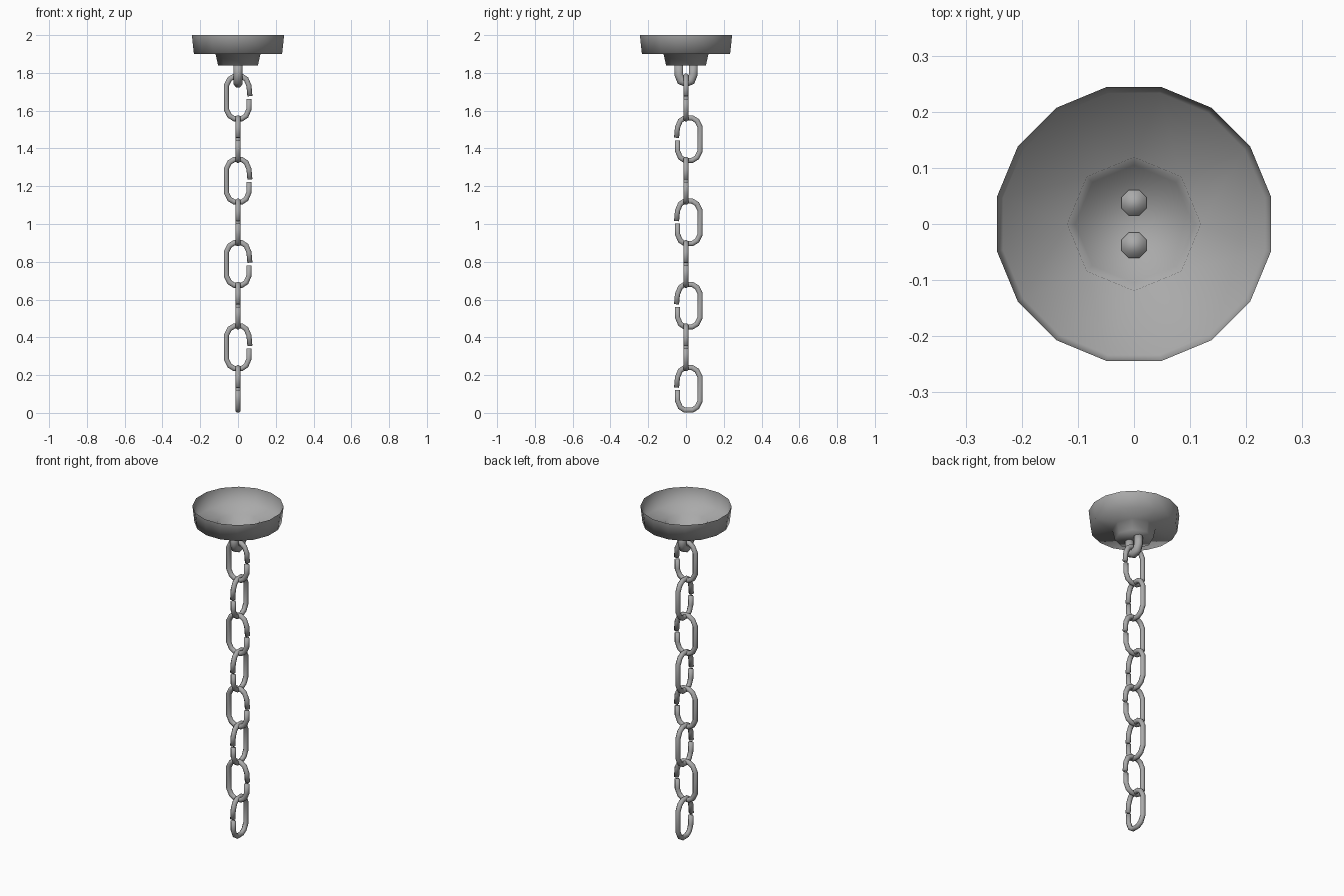
import bpy, bmesh, math
from mathutils import Vector

cube = bpy.data.objects.get("Cube")
if cube:
    bpy.data.objects.remove(cube, do_unlink=True)

metal = bpy.data.materials.new("grey_metal")
metal.use_nodes = True
grey = (0.4, 0.4, 0.4, 1)
metal.diffuse_color = grey
metal.node_tree.nodes["Principled BSDF"].inputs["Base Color"].default_value = grey


def finish(bm, name):
    mesh = bpy.data.meshes.new(name)
    for f in bm.faces:
        f.smooth = True
    bm.to_mesh(mesh)
    bm.free()
    mesh.materials.append(metal)
    obj = bpy.data.objects.new(name, mesh)
    bpy.context.collection.objects.link(obj)
    return obj


def ring(bm, count, radius, z, turn=0.0):
    step = math.tau / count
    return [bm.verts.new((radius * math.cos(step * (i + turn)),
                          radius * math.sin(step * (i + turn)), z)) for i in range(count)]


def wall(bm, a, b):
    n = len(a)
    for i in range(n):
        j = (i + 1) % n
        bm.faces.new((a[i], a[j], b[j], b[i]))


def tube(name, path, radius, sides=8):
    """Sweep a round section along an open path in the xz plane, with mitred bends."""
    bm = bmesh.new()
    pts = [Vector((x, 0, z)) for x, z in path]
    rings = []
    for i, p in enumerate(pts):
        before = (p - pts[i - 1]).normalized() if i else None
        after = (pts[i + 1] - p).normalized() if i < len(pts) - 1 else None
        t = ((before or after) + (after or before)).normalized()
        mitre = 1 / max(t.dot(before or after), 0.5)
        side = Vector((t.z, 0, -t.x)) * mitre
        rings.append([bm.verts.new(p + radius * (side * math.cos(a) + Vector((0, math.sin(a), 0))))
                      for a in [math.tau * (k + 0.5) / sides for k in range(sides)]])
    for a, b in zip(rings, rings[1:]):
        wall(bm, a, b)
    bm.faces.new(rings[0])
    bm.faces.new(rings[-1])
    bmesh.ops.recalc_face_normals(bm, faces=bm.faces)
    return finish(bm, name)


# Ceiling cup: open-topped shell, sixteen-sided rim and eight-sided boss
bm = bmesh.new()
rim = ring(bm, 16, 0.249, 2.0, 0.5)
base = ring(bm, 16, 0.238, 1.9, 0.5)
boss_top = ring(bm, 8, 0.119, 1.9)
boss_end = ring(bm, 8, 0.105, 1.838)
wall(bm, rim, base)
wall(bm, boss_top, boss_end)
for i in range(8):
    j = (i + 1) % 8
    bm.faces.new((boss_top[i], base[2 * i - 1], base[2 * i]))
    bm.faces.new((boss_top[i], base[2 * i], base[2 * i + 1], boss_top[j]))
bottom = bm.faces.new(boss_end)
bmesh.ops.recalc_face_normals(bm, faces=bm.faces)
bottom.normal_update()
if bottom.normal.z > 0:
    bmesh.ops.reverse_faces(bm, faces=bm.faces)
finish(bm, "ceiling_cup")

# U-shaped hook below the cup
half = [(0.038, 1.845), (0.038, 1.79), (0.026, 1.76)]
hook = tube("hook", half + [(0, 1.748)] + [(-x, z) for x, z in reversed(half)], 0.0245)
hook.rotation_euler.z = math.pi / 2

# Chain links: split ovals, alternately turned a quarter turn
upper = [(0.063, 0.007), (0.058, 0.062), (0.043, 0.097), (0.02, 0.1125),
         (-0.02, 0.1125), (-0.045, 0.097), (-0.062, 0.063)]
lower = [(x, -z) for x, z in reversed(upper)]
lower[-1] = (0.058, -0.007)
for i in range(8):
    link = tube(f"chain_link_{i + 1}", upper + lower, 0.0145)
    link.location.z = 0.127 + 0.2204 * (7 - i)
    if i % 2:
        link.rotation_euler.z = -math.pi / 2
        link.location.y = 0.013
